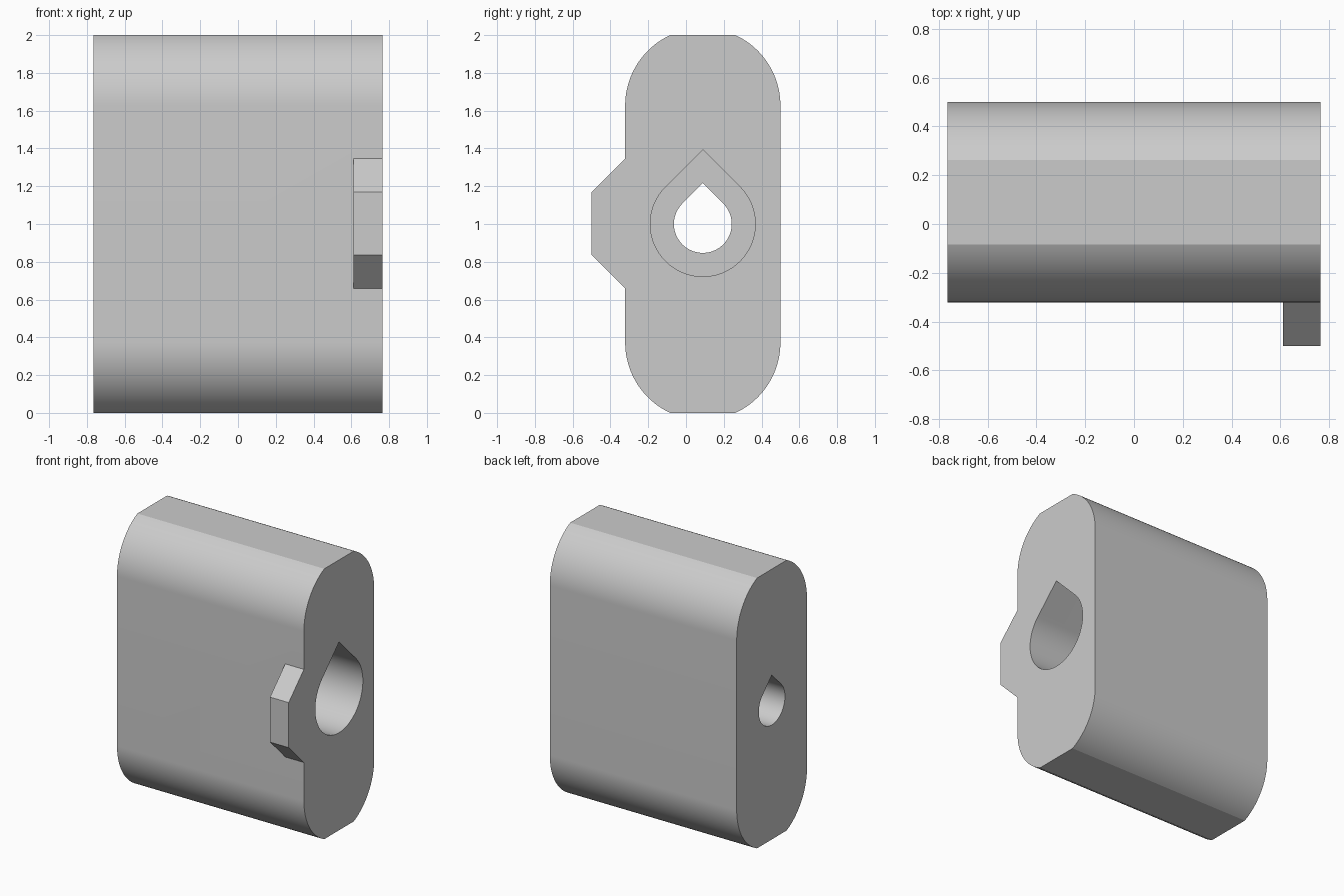
import bpy, bmesh
from math import sin, cos, pi, asin

cube = bpy.data.objects.get("Cube")
if cube:
    bpy.data.objects.remove(cube, do_unlink=True)

HALF_X = 0.765        # half length of the block
MID_Y = 0.089         # centre line of block and bore
RADIUS = 0.411        # rounded ends
ARC_Z = 0.627         # end arc centre, above and below mid height

grey = bpy.data.materials.new("light grey")
grey.use_nodes = True
grey.diffuse_color = (0.6, 0.6, 0.6, 1)
grey.node_tree.nodes["Principled BSDF"].inputs["Base Color"].default_value = (0.6, 0.6, 0.6, 1)


def arc(cy, cz, r, start, end, steps):
    angles = [start + (end - start) * i / steps for i in range(steps + 1)]
    return [(cy + r * cos(a), cz + r * sin(a)) for a in angles]


def prism(name, profile, x0, x1):
    """Extrude a (y, z) profile along x."""
    bm = bmesh.new()
    face = bm.faces.new([bm.verts.new((x0, y, z)) for y, z in profile])
    out = bmesh.ops.extrude_face_region(bm, geom=[face])
    moved = [v for v in out["geom"] if isinstance(v, bmesh.types.BMVert)]
    bmesh.ops.translate(bm, verts=moved, vec=(x1 - x0, 0, 0))
    bmesh.ops.recalc_face_normals(bm, faces=bm.faces)
    mesh = bpy.data.meshes.new(name)
    bm.to_mesh(mesh)
    bm.free()
    mesh.materials.append(grey)
    obj = bpy.data.objects.new(name, mesh)
    bpy.context.collection.objects.link(obj)
    return obj


def teardrop(r):
    """Round hole with a 45 degree peak on top."""
    return arc(MID_Y, 1, r, 3 * pi / 4, 9 * pi / 4, 72) + [(MID_Y, 1 + r * 2 ** 0.5)]


def combine(target, tool, operation):
    mod = target.modifiers.new(tool.name, "BOOLEAN")
    mod.operation = operation
    mod.solver = "EXACT"
    mod.object = tool
    bpy.context.view_layer.objects.active = target
    bpy.ops.object.modifier_apply(modifier=mod.name)
    bpy.data.objects.remove(tool, do_unlink=True)


# Block with rounded ends cut flat at top and bottom
cut = asin((1 - ARC_Z) / RADIUS)
outline = []
for sign, turn in ((1, 0), (-1, pi)):
    for a, b in ((0, cut), (pi - cut, pi)):
        outline += arc(MID_Y, 1 + sign * ARC_Z, RADIUS, turn + a, turn + b, 28)
body = prism("body", outline, -HALF_X, HALF_X)

# Tapered key on the front at the left end, rooted inside the block
key_profile = [(-0.25, 1.419), (-0.5, 1.169), (-0.5, 0.836), (-0.25, 0.586)]
combine(body, prism("key", key_profile, 0.612, HALF_X), "UNION")

# Narrow through hole and wide counterbore
combine(body, prism("through_hole", teardrop(0.153), -1, 1), "DIFFERENCE")
combine(body, prism("counterbore", teardrop(0.278), -0.15, 1), "DIFFERENCE")

# Smooth the curves, keep the creases
bpy.ops.object.select_all(action="DESELECT")
body.select_set(True)
bpy.context.view_layer.objects.active = body
bpy.ops.object.shade_smooth_by_angle(angle=0.3)
